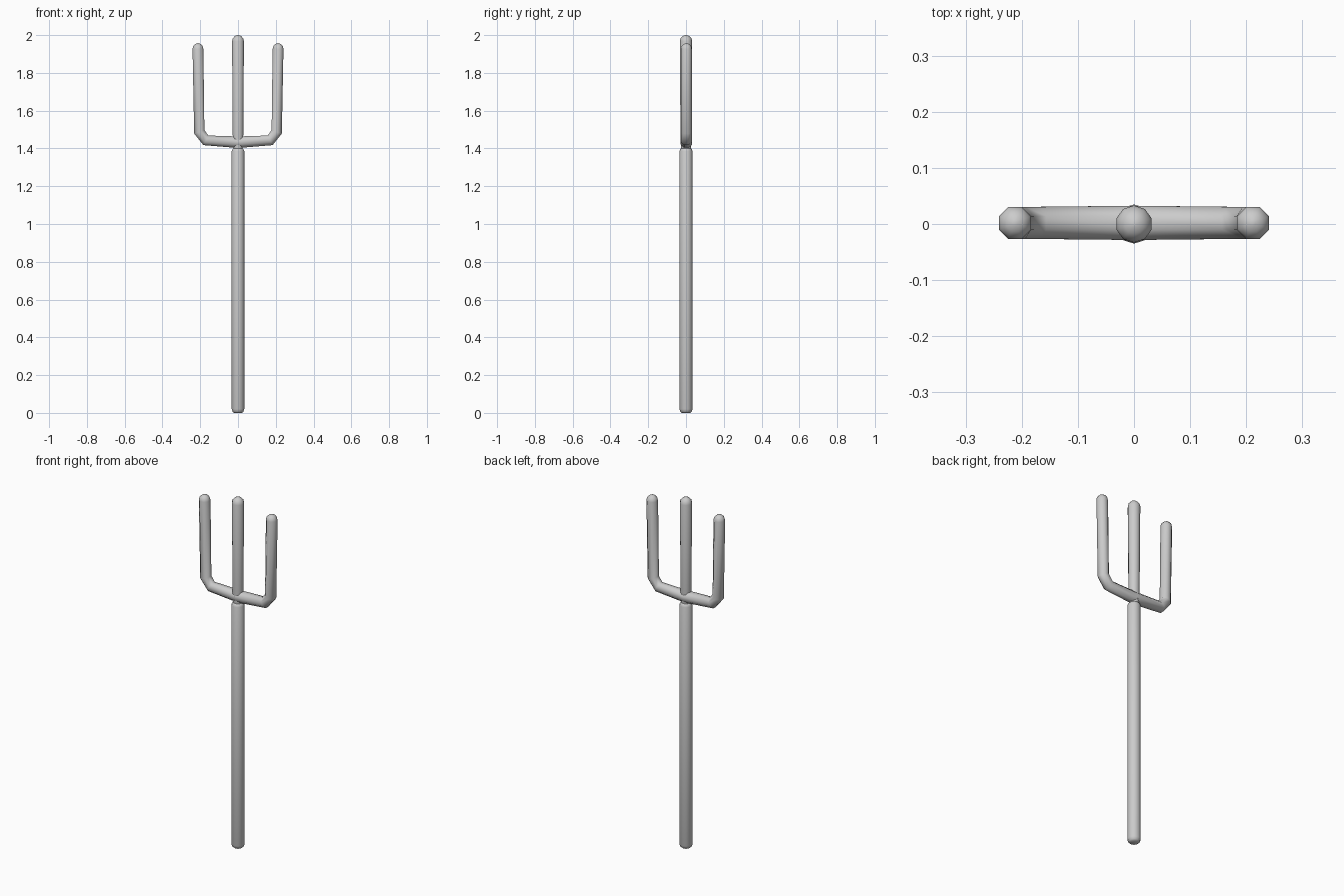
import bpy, bmesh, math
from mathutils import Vector

cube = bpy.data.objects.get("Cube")
if cube:
    bpy.data.objects.remove(cube)

metal = bpy.data.materials.new("grey metal")
metal.use_nodes = True
grey = (0.6, 0.6, 0.6, 1)
metal.diffuse_color = grey
metal.node_tree.nodes["Principled BSDF"].inputs["Base Color"].default_value = grey


def tube(name, path, sides, y=0.0):
    """Sweep a ring along (x, z, radius) points lying in the xz plane."""
    bm = bmesh.new()
    points = [Vector((x, y, z)) for x, z, r in path]
    rings = []
    for i, p in enumerate(points):
        before = (p - points[i - 1]).normalized() if i else Vector()
        after = (points[i + 1] - p).normalized() if i + 1 < len(points) else Vector()
        along = (before + after).normalized()
        across = Vector((along.z, 0, -along.x))
        ring = []
        for k in range(sides):
            a = math.tau * (k + 0.5) / sides
            offset = across * math.cos(a) + Vector((0, math.sin(a), 0))
            ring.append(bm.verts.new(p + offset * path[i][2]))
        rings.append(ring)
    for low, high in zip(rings, rings[1:]):
        for k in range(sides):
            n = (k + 1) % sides
            bm.faces.new((low[k], low[n], high[n], high[k]))
    bm.faces.new(rings[0])
    bm.faces.new(rings[-1])
    bmesh.ops.recalc_face_normals(bm, faces=bm.faces)
    mesh = bpy.data.meshes.new(name)
    bm.to_mesh(mesh)
    bm.free()
    mesh.materials.append(metal)
    obj = bpy.data.objects.new(name, mesh)
    bpy.context.collection.objects.link(obj)
    bpy.ops.object.select_all(action='DESELECT')
    obj.select_set(True)
    bpy.context.view_layer.objects.active = obj
    bpy.ops.object.shade_smooth_by_angle(angle=math.radians(60))
    return obj


def dome(x, top, r, height):
    """Rounded end as a few shrinking rings."""
    return [(x, top - height * (1 - math.sin(a)), r * math.cos(a))
            for a in (0, 0.5, 1.0, 1.4)] + [(x, top, r * 0.05)]


# Handle with softly rounded ends
tube("handle", [(0, 0, 0.022), (0, 0.006, 0.030), (0, 0.02, 0.035),
                (0, 1.385, 0.035), (0, 1.397, 0.030), (0, 1.405, 0.020)], 10)

# Straight middle prong
tube("middle_prong", [(0, 1.38, 0.024), (0, 1.44, 0.029)] + dome(0, 2.0, 0.033, 0.033), 10)

# Bent side prongs, each running out from the handle and up to a round tip
for side, label in ((1, "left"), (-1, "right")):
    path = [(0, 1.433, 0.033), (0.17, 1.443, 0.031), (0.205, 1.488, 0.031)]
    path += dome(0.212, 1.957, 0.031, 0.03)
    tube(label + "_prong", [(side * x, z, r) for x, z, r in path], 8, 0.002)
